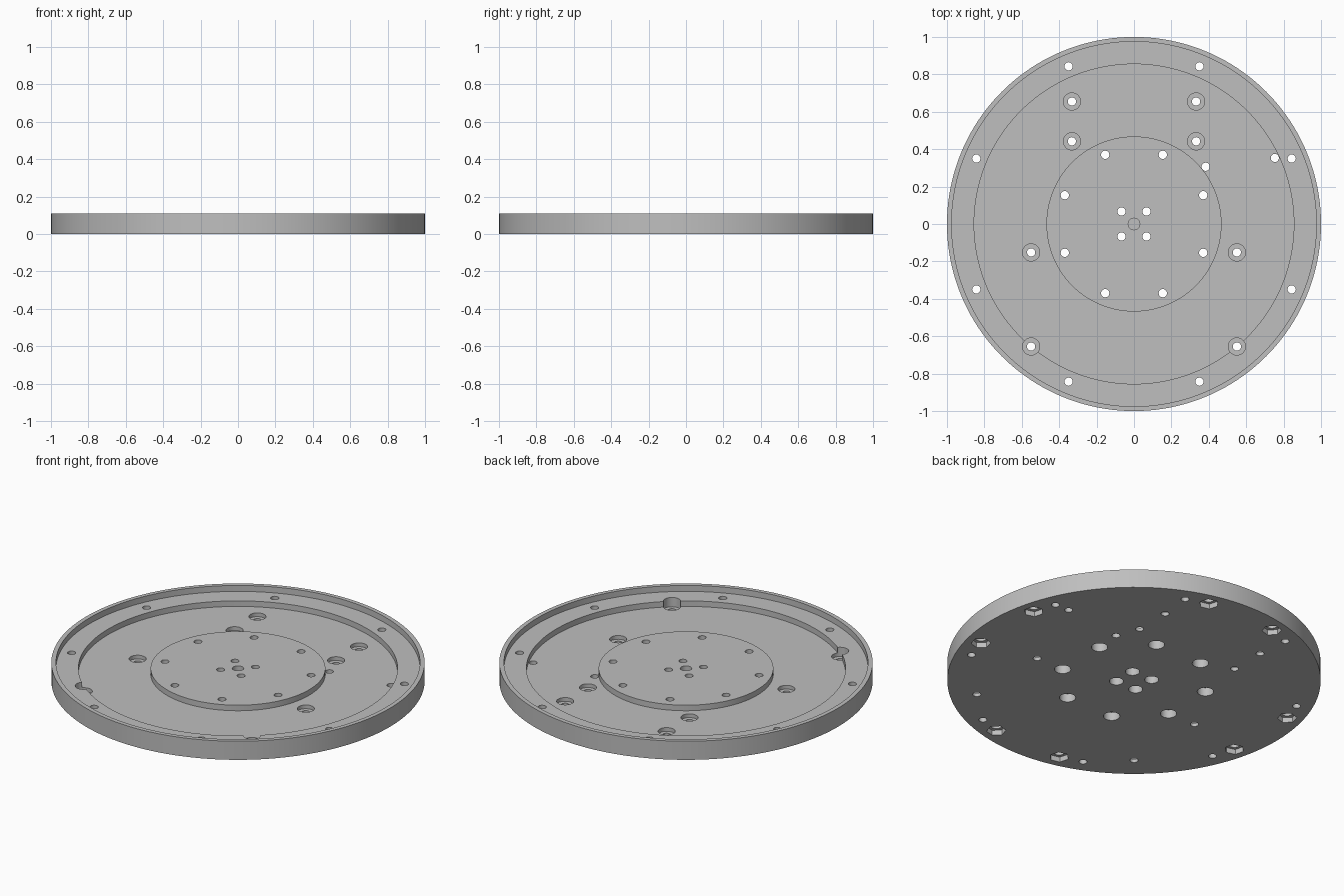
import bpy, bmesh, math
from mathutils import Matrix

cube = bpy.data.objects.get("Cube")
if cube:
    bpy.data.objects.remove(cube, do_unlink=True)

HEIGHT, LEDGE, FLOOR = 0.11, 0.075, 0.042

grey = bpy.data.materials.new("plain grey")
grey.use_nodes = True
grey.diffuse_color = (0.52, 0.52, 0.52, 1)
grey.node_tree.nodes["Principled BSDF"].inputs["Base Color"].default_value = grey.diffuse_color


def make_object(name, bm):
    bmesh.ops.recalc_face_normals(bm, faces=bm.faces)
    mesh = bpy.data.meshes.new(name)
    bm.to_mesh(mesh)
    bm.free()
    mesh.materials.append(grey)
    obj = bpy.data.objects.new(name, mesh)
    bpy.context.collection.objects.link(obj)
    return obj


def lathe(name, profile, steps):
    bm = bmesh.new()
    verts = [bm.verts.new((r, 0, z)) for r, z in profile]
    edges = [bm.edges.new(pair) for pair in zip(verts, verts[1:])]
    bmesh.ops.spin(bm, geom=verts + edges, axis=(0, 0, 1), cent=(0, 0, 0),
                   angle=math.tau, steps=steps)
    bmesh.ops.remove_doubles(bm, verts=bm.verts, dist=0.0005)
    return make_object(name, bm)


def add_bore(bm, spot, radius, low, high, sides=32, turn=0):
    place = (Matrix.Translation((spot[0], spot[1], (low + high) / 2))
             @ Matrix.Rotation(turn, 4, 'Z'))
    bmesh.ops.create_cone(bm, cap_ends=True, segments=sides, radius1=radius,
                          radius2=radius, depth=high - low, matrix=place)


def four_way(x, y):
    return [(sx * x, sy * y) for sx in (-1, 1) for sy in (-1, 1)]


def eight_way(x, y):
    return four_way(x, y) + four_way(y, x)


# Hole patterns
rim_holes = eight_way(0.35, 0.843)
nut_pockets = eight_way(0.22, 0.886)
hub_holes = eight_way(0.154, 0.37)
centre_holes = four_way(0.067, 0.067)
mount_holes = [(s * x, y) for s in (-1, 1)
               for x, y in ((0.332, 0.655), (0.332, 0.442), (0.55, -0.152), (0.55, -0.655))]
spare_holes = [(0.383, 0.306), (0.753, 0.353)]

# Turned disc: rim, ledge, sunken floor and raised hub
disc = lathe("round_base_plate", [
    (0, 0), (1, 0), (1, HEIGHT), (0.975, HEIGHT), (0.975, LEDGE), (0.855, LEDGE),
    (0.855, FLOOR), (0.468, FLOOR), (0.468, LEDGE), (0, LEDGE)], 160)

# Wide recesses: screw heads above and below, nut pockets, blind centre hole
wide = bmesh.new()
for spot in mount_holes:
    add_bore(wide, spot, 0.046, 0.02, 0.2)
for spot in hub_holes:
    add_bore(wide, spot, 0.044, -0.1, 0.05)
for spot in centre_holes:
    add_bore(wide, spot, 0.038, -0.1, 0.05)
for spot in nut_pockets:
    add_bore(wide, spot, 0.053, -0.1, 0.03, 6, math.atan2(spot[1], spot[0]))
add_bore(wide, (0, 0), 0.031, 0.045, 0.2)

# Narrow drilled holes
narrow = bmesh.new()
for spot in rim_holes + mount_holes + hub_holes + centre_holes + spare_holes:
    add_bore(narrow, spot, 0.022, -0.1, 0.2, 24)
for spot in nut_pockets:
    add_bore(narrow, spot, 0.03, -0.1, 0.055, 24)

# Cut both sets out of the disc
bpy.context.view_layer.objects.active = disc
for name, bm in (("recess_cutter", wide), ("drill_cutter", narrow)):
    cutter = make_object(name, bm)
    cutter.hide_render = True
    cut = disc.modifiers.new(name, 'BOOLEAN')
    cut.operation = 'DIFFERENCE'
    cut.solver = 'EXACT'
    cut.object = cutter
    bpy.ops.object.modifier_apply(modifier=name)
    bpy.data.objects.remove(cutter, do_unlink=True)

bpy.ops.object.select_all(action='DESELECT')
disc.select_set(True)
bpy.ops.object.shade_smooth_by_angle(angle=math.radians(30))
